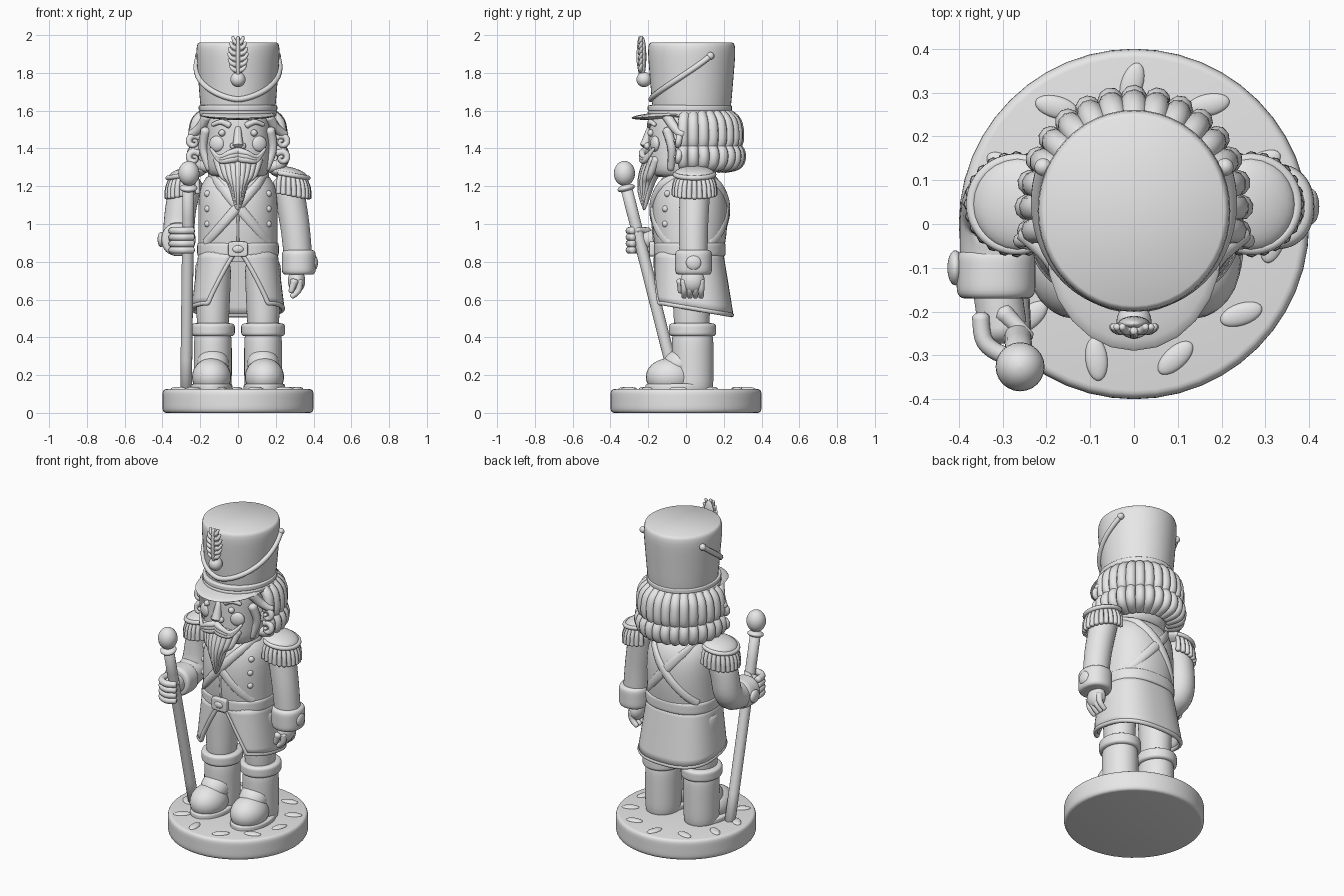
import bpy, bmesh, math, random
from math import sin, cos, pi, radians, sqrt
from mathutils import Vector, Matrix
from mathutils.geometry import interpolate_bezier

default_cube = bpy.data.objects.get("Cube")
if default_cube:
    bpy.data.objects.remove(default_cube, do_unlink=True)

grey = bpy.data.materials.new("plain_grey")
grey.use_nodes = True
grey.diffuse_color = (.8, .8, .8, 1)
grey.node_tree.nodes["Principled BSDF"].inputs["Base Color"].default_value = grey.diffuse_color
random.seed(4)


def skin(name, rows, closed=True):
    """Smooth mesh from rows of points; closed rows are capped."""
    bm = bmesh.new()
    rings = [[bm.verts.new(point) for point in row] for row in rows]
    for low, high in zip(rings, rings[1:]):
        for i in range(len(low) if closed else len(low) - 1):
            j = (i + 1) % len(low)
            bm.faces.new((low[i], low[j], high[j], high[i]))
    if closed:
        bm.faces.new(rings[0])
        bm.faces.new(rings[-1])
    bmesh.ops.recalc_face_normals(bm, faces=bm.faces)
    mesh = bpy.data.meshes.new(name)
    bm.to_mesh(mesh)
    bm.free()
    mesh.shade_smooth()
    mesh.set_sharp_from_angle(angle=radians(60))
    mesh.materials.append(grey)
    part = bpy.data.objects.new(name, mesh)
    bpy.context.collection.objects.link(part)
    return part


def oval(angle, width, depth, square=2):
    """Point on a squared oval, from the front (-y) towards +x."""
    power = lambda value: math.copysign(abs(value) ** (2 / square), value)
    return Vector((width * power(sin(angle)), -depth * power(cos(angle)), 0))


def loft(name, centre, height, rule, square=2, place=Matrix(), sides=48, rings=14):
    """Stack of ovals; the rule gives width and depth at each height fraction."""
    rows = []
    for ring in range(rings + 1):
        part = (1 - cos(pi * ring / rings)) / 2
        middle = Vector(centre) + Vector((0, 0, height * (part - .5)))
        rows.append([place @ (middle + oval(2 * pi * i / sides, *rule(part), square)) for i in range(sides)])
    return skin(name, rows)


def drum(name, centre, width, depth, height, bevel=.02, flare=0, square=2, place=Matrix()):
    """Oval drum with rounded edges."""
    def rule(part):
        edge = bevel * (1 - sqrt(1 - min(1, abs(2 * part - 1)) ** 6))
        grow = 1 + flare * (part - .5)
        return width * grow - edge, depth * grow - edge
    return loft(name, centre, height, rule, square, place)


def ball(name, centre, size, turn=0, axis="Z"):
    place = Matrix.Translation(centre) @ Matrix.Rotation(turn, 4, axis) @ Matrix.Diagonal((*size, 1))
    dome = lambda part: [max(sqrt(max(0, part - part * part)) * 2, .001)] * 2
    return loft(name, (0, 0, 0), 2, dome, place=place, sides=24)


def tube(name, points, radius, tip=1, flat=1, facing=None, sides=10):
    """Smooth strand through the points, tapering to tip, with rounded ends."""
    points = [Vector(point) for point in points]
    padded = [points[0], *points, points[-1]]
    path = []
    for a, b, c, d in zip(padded, padded[1:], padded[2:], padded[3:]):
        path += interpolate_bezier(b, b + (c - a) / 6, c - (d - b) / 6, c, 6)[:-1]
    path.append(points[-1])
    normal, rows, last = Vector((.1, -1, .2)), [], len(path) - 1
    for i, middle in enumerate(path):
        along = (path[min(i + 1, last)] - path[max(i - 1, 0)]).normalized()
        if facing:
            normal = facing(middle)
        normal = (normal - along * normal.dot(along)).normalized()
        across = along.cross(normal)
        size = radius * (1 + (tip - 1) * i / last)
        rounding = [(1, 0)]
        if i == 0:
            rounding = [(.5, -.4), (1, 0)]
        elif i == last:
            rounding = [(1, 0), (.5, .4)]
        for scale, shift in rounding:
            rows.append([middle + along * size * shift + scale * size * (
                across * cos(2 * pi * k / sides) + normal * flat * sin(2 * pi * k / sides)) for k in range(sides)])
    return skin(name, rows)


# Base with scattered leaves
drum("base", (0, 0, .063), .4, .4, .126)
for k in range(11):
    spot = oval(2 * pi * k / 11 + .3, .32, .32) + Vector((0, 0, .126))
    ball("leaf", spot, (.05, .025, .012), random.uniform(0, pi))

# Legs and boots
for side in (-1, 1):
    x = side * .133
    drum("trouser_leg", (x, .03, .6), .09, .1, .4, flare=.2)
    drum("boot_shaft", (x, .035, .27), .1, .11, .33)
    ball("boot_instep", (x, -.03, .26), (.085, .1, .08), .5, "X")
    ball("boot_toe", (side * .14, -.085, .19), (.104, .128, .1))
    drum("boot_sole", (side * .14, -.05, .13), .11, .165, .05)
    drum("boot_cuff", (x, .035, .44), .116, .125, .07, bevel=.03)

# Coat body
WAIST, BODY_HEIGHT, BODY_Y = .8, .5, .02


def body_size(part):
    shoulder = sqrt(max(.01, 1 - part ** 9))
    return .21 * shoulder, (.17 + .03 * sin(pi * part)) * shoulder


def on_body(x, z, front):
    """Surface point of the coat at a given x and height."""
    width, depth = body_size((z - WAIST) / BODY_HEIGHT)
    return Vector((x, BODY_Y + front * depth * sqrt(max(0, 1 - (x / width) ** 2)), z))


loft("coat_body", (0, BODY_Y, WAIST + BODY_HEIGHT / 2), BODY_HEIGHT, body_size, 2.2)

# Crossed straps, front seam and coat buttons
outward = lambda point: Vector((point.x, point.y - BODY_Y, 0))
for side in (-1, 1):
    for front in (-1, 1):
        strap = [on_body(side * (.32 * k / 9 - .17), .9 + .36 * k / 9, front) for k in range(10)]
        tube("cross_strap", strap, .026, flat=.5 + .1 * side, facing=outward)
    for row in range(3):
        ball("coat_button", on_body(side * .16, 1 + .08 * row, -1), [.018] * 3)
tube("coat_seam", [on_body(0, z, -1) for z in (.9, 1.04)], .007)

# Coat skirt, open at the front, with a raised hem
rows = []
for k in range(9):
    drop = k / 8
    opening = .04 + .6 * drop
    row = []
    for i in range(49):
        angle = opening + 2 * (pi - opening) * i / 48
        point = oval(angle, .2 + .036 * drop, .172 + .034 * drop, 2.6)
        point.y += BODY_Y * (1 + drop) - .005
        point.z = .85 - drop * (.29 + .17 * point.y)
        row.append(point)
    rows.append(row)
thickness = skin("coat_skirt", rows, closed=False).modifiers.new("thickness", "SOLIDIFY")
thickness.thickness, thickness.offset = .02, 0
tube("coat_hem", [row[0] for row in rows] + rows[-1][1:-1] + [row[-1] for row in reversed(rows)], .013)

# Belt and buckle
upright = Matrix.Rotation(pi / 2, 4, "X")
drum("belt", (0, BODY_Y, .865), .216, .19, .07, bevel=.01, square=2.4)
drum("buckle_frame", (0, 0, 0), .052, .04, .03, .01, square=6, place=Matrix.Translation((0, -.18, .867)) @ upright)
ball("buckle_plate", (0, -.192, .867), (.03, .012, .02))


def sleeve_cuff(place):
    drum("sleeve_cuff", (0, 0, 0), .09, .098, .13, square=2.2, place=place)


# Lowered arm
tube("left_arm", [(.26, .05, 1.23), (.3, .04, 1), (.32, .04, .8)], .082, tip=.9, sides=28)
sleeve_cuff(Matrix.Translation((.322, .04, .797)))
ball("left_cuff_button", (.405, .04, .795), (.018, .04, .04))
ball("left_palm", (.31, .035, .7), (.046, .064, .065))
for k in range(4):
    y = .03 * k - .01
    tube("left_finger", [(.325, y, .7), (.32, y, .65), (.285, y, .615)], .02, tip=.7)
tube("left_thumb", [(.3, -.03, .7), (.28, -.03, .64)], .022, tip=.6)

# Bent arm
tube("right_arm", [(-.26, .05, 1.23), (-.3, .05, 1.1), (-.315, .02, .95), (-.315, -.12, .915)], .082, sides=28)
sleeve_cuff(Matrix.Translation((-.315, -.115, .918)) @ upright @ Matrix.Diagonal((1, .9, .85, 1)))
ball("right_cuff_button", (-.408, -.1, .918), (.018, .04, .04))
tube("right_palm", [(-.312, -.15, .915), (-.298, -.25, .915)], .056, sides=20)
for k in range(4):
    z = .862 + .034 * k
    tube("right_finger", [(-.35, -.21, z), (-.34, -.27, z), (-.29, -.3, z), (-.24, -.28, z)], .02)
tube("right_thumb", [(-.3, -.2, .96), (-.24, -.26, .97)], .022, tip=.7)

# Staff
tube("staff", [(-.275, -.045, .12), (-.262, -.318, 1.2)], .031, sides=18)
ball("staff_ring", (-.262, -.317, 1.19), (.047, .047, .02), .25, "X")
ball("staff_knob", (-.26, -.326, 1.268), (.056, .056, .066))

# Epaulettes with fringe
for side in (-1, 1):
    def fringe_point(degrees, reach, z):
        angle = radians(degrees)
        return side * (.268 + reach * cos(angle)), .045 + reach * sin(angle), z - .018 * cos(angle)
    ball("epaulette", (side * .265, .045, 1.267), (.105, .106, .036), side * .2, "Y")
    tube("epaulette_edge", [fringe_point(degrees, .103, 1.262) for degrees in range(-120, 121, 20)], .013)
    for degrees in range(-120, 121, 15):
        strand = [fringe_point(degrees, reach, z) for reach, z in ((.085, 1.26), (.104, 1.21), (.106, 1.155))]
        tube("epaulette_fringe", strand, .012, tip=1.3, sides=8)

# Head and face
drum("head", (0, -.012, 1.43), .172, .185, .36, bevel=.05, square=2.4)
tube("nose", [(0, -.19, 1.51), (0, -.215, 1.415)], .015, tip=2, sides=14)
for side in (-1, 1):
    tube("eyebrow", [(side * .045, -.19, 1.522), (side * .09, -.187, 1.54), (side * .135, -.165, 1.525)], .018, tip=.6)
    ball("eye", (side * .085, -.187, 1.482), [.018] * 3)
    ball("cheek", (side * .112, -.165, 1.425), (.042, .02, .042), side * .4)
    ball("nostril", (side * .025, -.205, 1.413), [.018] * 3)
    for k in range(3):
        drop = .018 * k
        tube("moustache", [(0, -.215, 1.385 - drop), (side * .045, -.232, 1.375 - drop),
                           (side * .1, -.215, 1.355 - drop / 2), (side * .145, -.17, 1.4)], .023, tip=.3)

# Beard of tapering locks
tube("beard_core", [(0, -.15, 1.34), (0, -.19, 1.24), (0, -.22, 1.08)], .115, tip=.1, flat=.55, sides=24)
for k in range(-4, 5):
    spread = k / 4
    bulge = .045 * (1 - spread ** 2)
    lift = .05 * abs(spread)
    tube("beard_lock", [(spread * .11, -.155 - bulge, 1.345), (spread * .085, -.19 - bulge, 1.26),
                        (spread * .05, -.2 - bulge, 1.17 + lift), (spread * .02, -.222, 1.075 + lift)], .024, tip=.2)

# Hair: two layers of rolled locks around the back
ball("hair_core", (0, .05, 1.44), (.205, .2, .16))
for k in range(17):
    angle = radians(78 + 204 * k / 16)
    hair_point = lambda reach, z: oval(angle, reach * .96, reach) + Vector((0, .035, z))
    tube("upper_hair_lock", [hair_point(.17, 1.59), hair_point(.23, 1.54), hair_point(.24, 1.44),
                             hair_point(.2, 1.39)], .031)
    tube("lower_hair_lock", [hair_point(.2, 1.43), hair_point(.25, 1.38), hair_point(.24, 1.32),
                             hair_point(.17, 1.3)], .03)

# Hair at the temples, ending in curls
for side in (-1, 1):
    tube("temple_lock", [(side * .165, -.1, 1.57), (side * .2, -.06, 1.51), (side * .25, -.02, 1.47)], .028, tip=.8)
    tube("cheek_lock", [(side * .17, -.1, 1.5), (side * .185, -.075, 1.4), (side * .15, -.08, 1.29)], .027, tip=.7)
    for height in (1.435, 1.35):
        curl = []
        for k in range(10):
            reach, turn = .036 * (1 - k / 10), 2.4 - .8 * k
            curl.append((side * (.234 + reach * cos(turn)), -.03 - .003 * k, height + reach * sin(turn)))
        tube("side_curl", curl, .02, tip=.5)

# Tall hat
drum("hat_crown", (0, .03, 1.76), .21, .22, .4, flare=.15)
for height in (1.583, 1.613):
    drum("hat_band", (0, BODY_Y, height), .208, .223, .032, bevel=.015)
ball("hat_visor", (0, -.055, 1.578), (.2, .235, .022), .07, "X")

# Hat cord draped over the front
cord = []
for k in range(-26, 27):
    climb = (abs(k) / 26) ** 1.6
    cord.append(oval(2 * k / 26, .203 + .025 * climb, .215 + .025 * climb) + Vector((0, .03, 1.66 + .23 * climb)))
tube("hat_cord", cord, .015)
for end in (cord[0], cord[-1]):
    ball("cord_end", end, [.02] * 3)

# Plume
ball("plume_ball", (0, -.222, 1.765), [.04] * 3)
ball("plume_core", (0, -.228, 1.885), (.036, .018, .105))
tube("plume_stem", [(0, -.238, 1.79), (0, -.252, 1.88), (0, -.244, 1.99)], .012, tip=.8)
for side in (-1, 1):
    for k in range(6):
        z, reach = 1.81 + .029 * k, .05 - .0025 * (k - 2) ** 2
        tube("plume_barb", [(0, -.236, z), (side * reach * .7, -.242, z + .012), (side * reach, -.234, z + .036)],
             .015, tip=.5)
